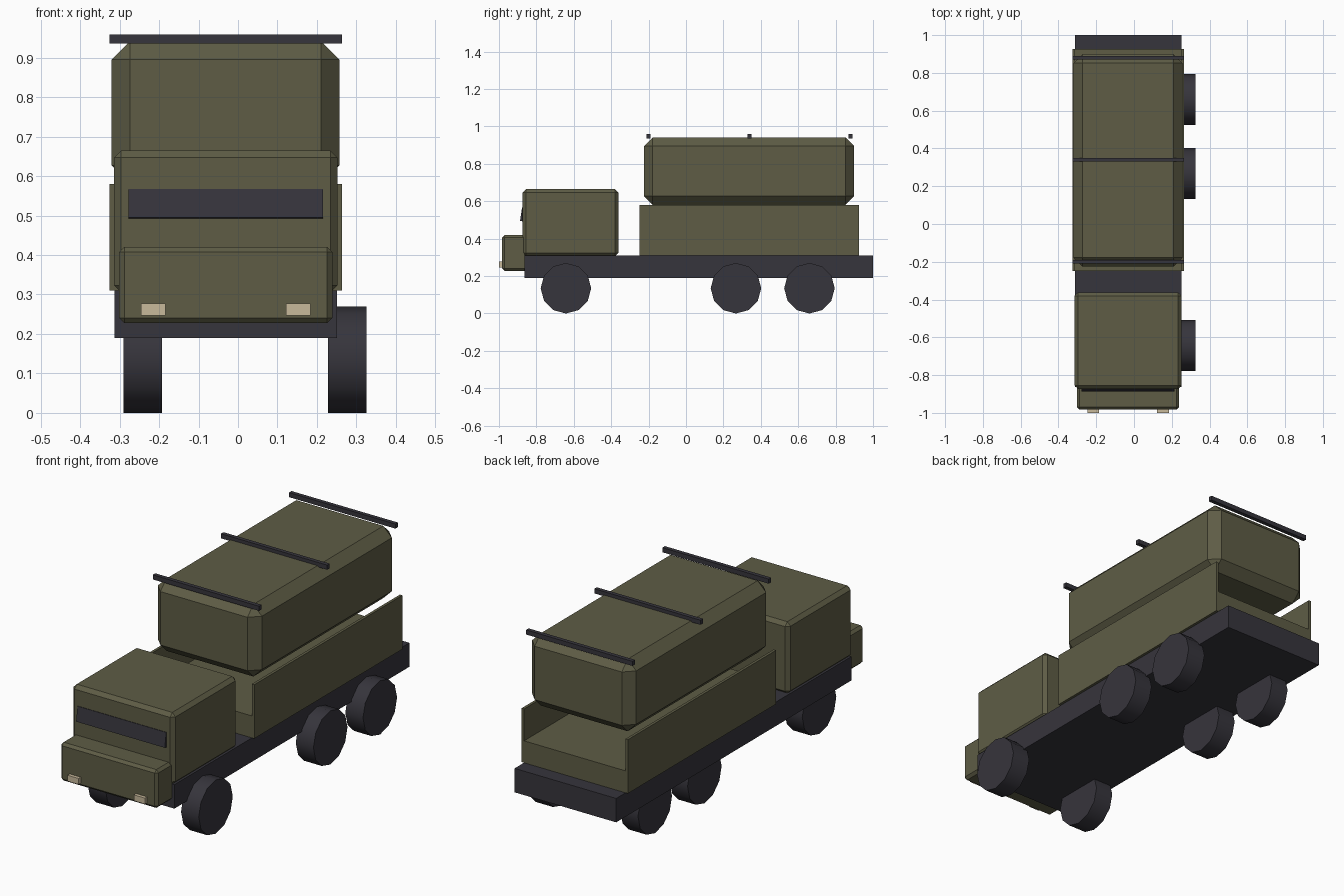
import bpy, bmesh, math

if "Cube" in bpy.data.objects:
    bpy.data.objects.remove(bpy.data.objects["Cube"])

CX = -0.031  # centre line of the truck body


def material(name, rgb):
    m = bpy.data.materials.new(name)
    m.diffuse_color = (*rgb, 1)
    m.use_nodes = True
    m.node_tree.nodes["Principled BSDF"].inputs["Base Color"].default_value = m.diffuse_color
    return m


OLIVE = material("olive_paint", (0.112, 0.108, 0.060))
DARK = material("dark_grey", (0.037, 0.035, 0.045))
LAMP = material("lamp_cream", (0.58, 0.49, 0.33))


def finish(name, bm, mat):
    bmesh.ops.recalc_face_normals(bm, faces=bm.faces)
    me = bpy.data.meshes.new(name)
    bm.to_mesh(me)
    bm.free()
    me.materials.append(mat)
    ob = bpy.data.objects.new(name, me)
    bpy.context.collection.objects.link(ob)
    return ob


def box(name, x, y, z, mat, bevel=0.0):
    """Box from (min, max) ranges, with optional flat chamfer on every edge."""
    bm = bmesh.new()
    bmesh.ops.create_cube(bm, size=1)
    for v in bm.verts:
        for i, (a, b) in enumerate((x, y, z)):
            v.co[i] = (a + b) / 2 + v.co[i] * (b - a)
    if bevel:
        bmesh.ops.bevel(bm, geom=bm.edges[:], offset=bevel, segments=1,
                        affect='EDGES', profile=0.5)
    return finish(name, bm, mat)


# chassis, cab and nose
box("chassis", (-0.313, 0.251), (-0.863, 1.0), (0.19, 0.31), DARK)
box("cab", (-0.314, 0.252), (-0.873, -0.362), (0.305, 0.665), OLIVE, 0.018)
box("nose", (-0.301, 0.239), (-0.983, -0.85), (0.228, 0.42), OLIVE, 0.013)

# windscreen plate leaning back
screen = box("windscreen", (-0.246, 0.246), (-0.008, 0.008), (-0.037, 0.037), DARK)
screen.location = (CX, -0.874, 0.53)
screen.rotation_euler.x = math.radians(-8.5)

# headlights
for side, name in ((-1, "left"), (1, "right")):
    c = CX + side * 0.184
    box(f"{name}_headlight", (c - 0.031, c + 0.031), (-1.0, -0.975), (0.247, 0.277), LAMP)

# open-ended cargo bed: U-shaped section extruded along y
bm = bmesh.new()
W, T = 0.295, 0.014
half = [(W, 0.31), (W, 0.58), (W - T, 0.58), (W - T, 0.42)]
section = half + [(-x, z) for x, z in reversed(half)]
face = bm.faces.new([bm.verts.new((CX + x, -0.248, z)) for x, z in section])
ext = bmesh.ops.extrude_face_region(bm, geom=[face])
bmesh.ops.translate(bm, vec=(0, 1.174, 0),
                    verts=[g for g in ext["geom"] if isinstance(g, bmesh.types.BMVert)])
finish("cargo_bed", bm, OLIVE)

# chamfered canopy and its roof bars
box("canopy", (-0.320, 0.257), (-0.225, 0.899), (0.58, 0.942), OLIVE, 0.047)
for i, y in enumerate((-0.2, 0.34, 0.88)):
    box(f"roof_bar_{i + 1}", (-0.326, 0.264), (y - 0.01, y + 0.01), (0.936, 0.959), DARK)

# twelve-sided wheels, smooth around the tread
for side, x in (("left", -0.241), ("right", 0.277)):
    for i, y in enumerate((-0.642, 0.267, 0.66)):
        bpy.ops.mesh.primitive_cylinder_add(vertices=12, radius=0.135, depth=0.098,
                                            location=(x, y, 0.135),
                                            rotation=(0, math.pi / 2, 0))
        wheel = bpy.context.object
        wheel.name = f"{side}_wheel_{i + 1}"
        wheel.data.materials.append(DARK)
        bpy.ops.object.shade_smooth_by_angle(angle=math.radians(40))
